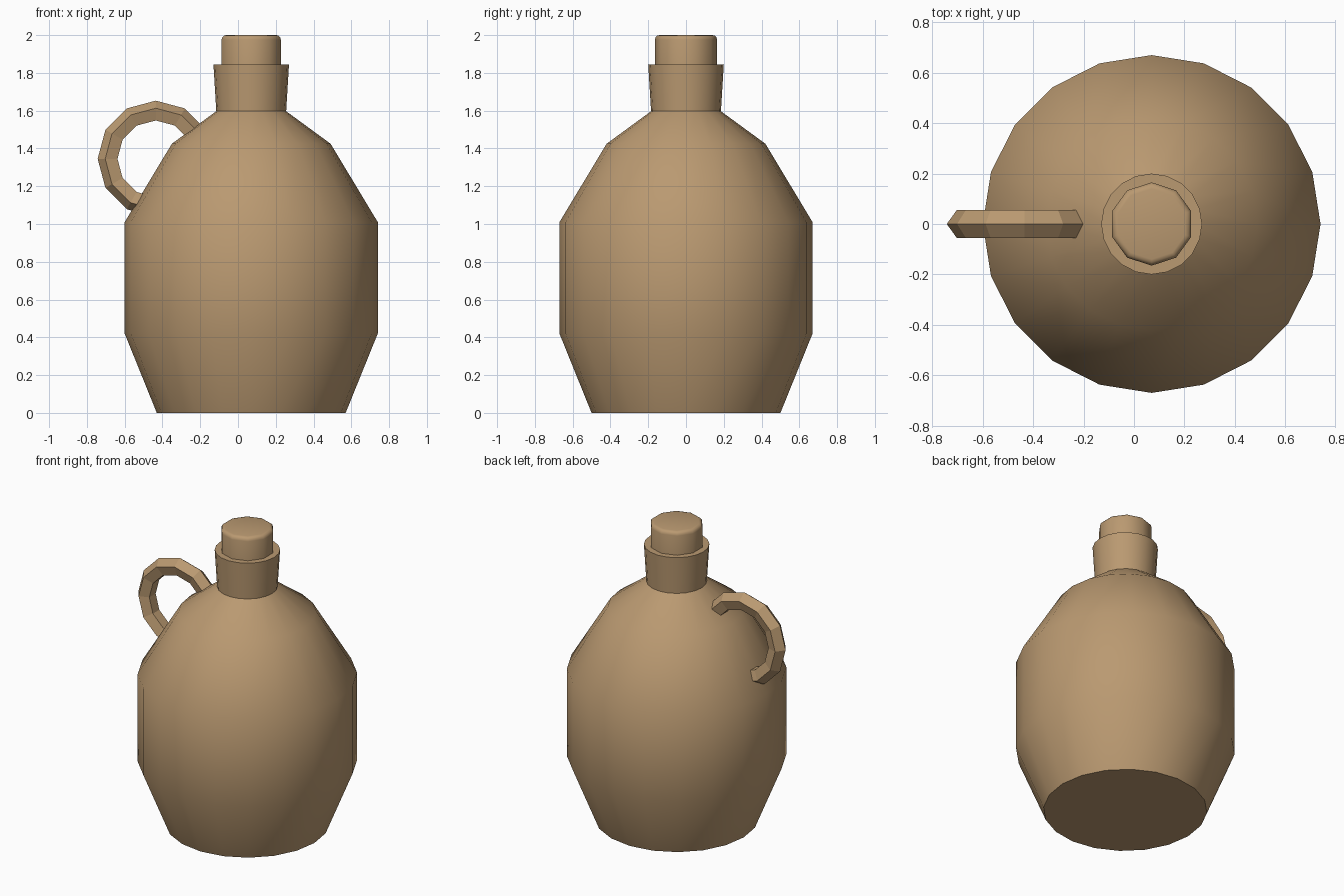
import bpy, bmesh, math
from math import cos, sin, pi, radians

if "Cube" in bpy.data.objects:
    bpy.data.objects.remove(bpy.data.objects["Cube"])

AXIS_X = 0.07  # the jug body sits slightly right of centre

clay = bpy.data.materials.new("tan_clay")
clay.diffuse_color = (0.49, 0.32, 0.165, 1)
clay.use_nodes = True
clay.node_tree.nodes["Principled BSDF"].inputs["Base Color"].default_value = clay.diffuse_color


def finish(name, bm, smooth_angle=None):
    bmesh.ops.recalc_face_normals(bm, faces=bm.faces)
    mesh = bpy.data.meshes.new(name)
    bm.to_mesh(mesh)
    bm.free()
    mesh.materials.append(clay)
    obj = bpy.data.objects.new(name, mesh)
    bpy.context.collection.objects.link(obj)
    if smooth_angle:
        bpy.ops.object.select_all(action='DESELECT')
        obj.select_set(True)
        bpy.context.view_layer.objects.active = obj
        bpy.ops.object.shade_smooth_by_angle(angle=radians(smooth_angle))
    return obj


def skin(bm, rings):
    """Join consecutive closed rings with quads and cap both ends."""
    for a, b in zip(rings, rings[1:]):
        n = len(a)
        for i in range(n):
            j = (i + 1) % n
            bm.faces.new((a[i], a[j], b[j], b[i]))
    bm.faces.new(rings[0])
    bm.faces.new(rings[-1])


def lathe(name, profile, sides, start=0.0):
    bm = bmesh.new()
    rings = [[bm.verts.new((AXIS_X + r * cos(start + 2 * pi * i / sides),
                            r * sin(start + 2 * pi * i / sides), z))
              for i in range(sides)] for r, z in profile]
    skin(bm, rings)
    return finish(name, bm, 40)


# Jug body and flared neck
lathe("jug_body", [(0.50, 0), (0.67, 0.42), (0.67, 1.01), (0.42, 1.425),
                   (0.185, 1.597), (0.20, 1.845)], 20)

# Stopper with a rounded top edge
bevel = 0.025
top_edge = [(0.165 - bevel + bevel * cos(t), 2 - bevel + bevel * sin(t))
            for t in (radians(a) for a in (0, 30, 60, 90))]
lathe("stopper", [(0.165, 1.80)] + top_edge, 10, pi / 2)

# Ring handle with a five-sided section, its ends sunk into the body
bm = bmesh.new()
rings = []
for step in range(10):
    a = step * pi / 6
    ring = []
    for k in range(5):
        t = 2 * pi * k / 5
        r = 0.25 + 0.058 * cos(t)
        ring.append(bm.verts.new((-0.435 + r * cos(a), 0.058 * sin(t),
                                  1.345 + r * sin(a))))
    rings.append(ring)
skin(bm, rings)
finish("handle", bm)
